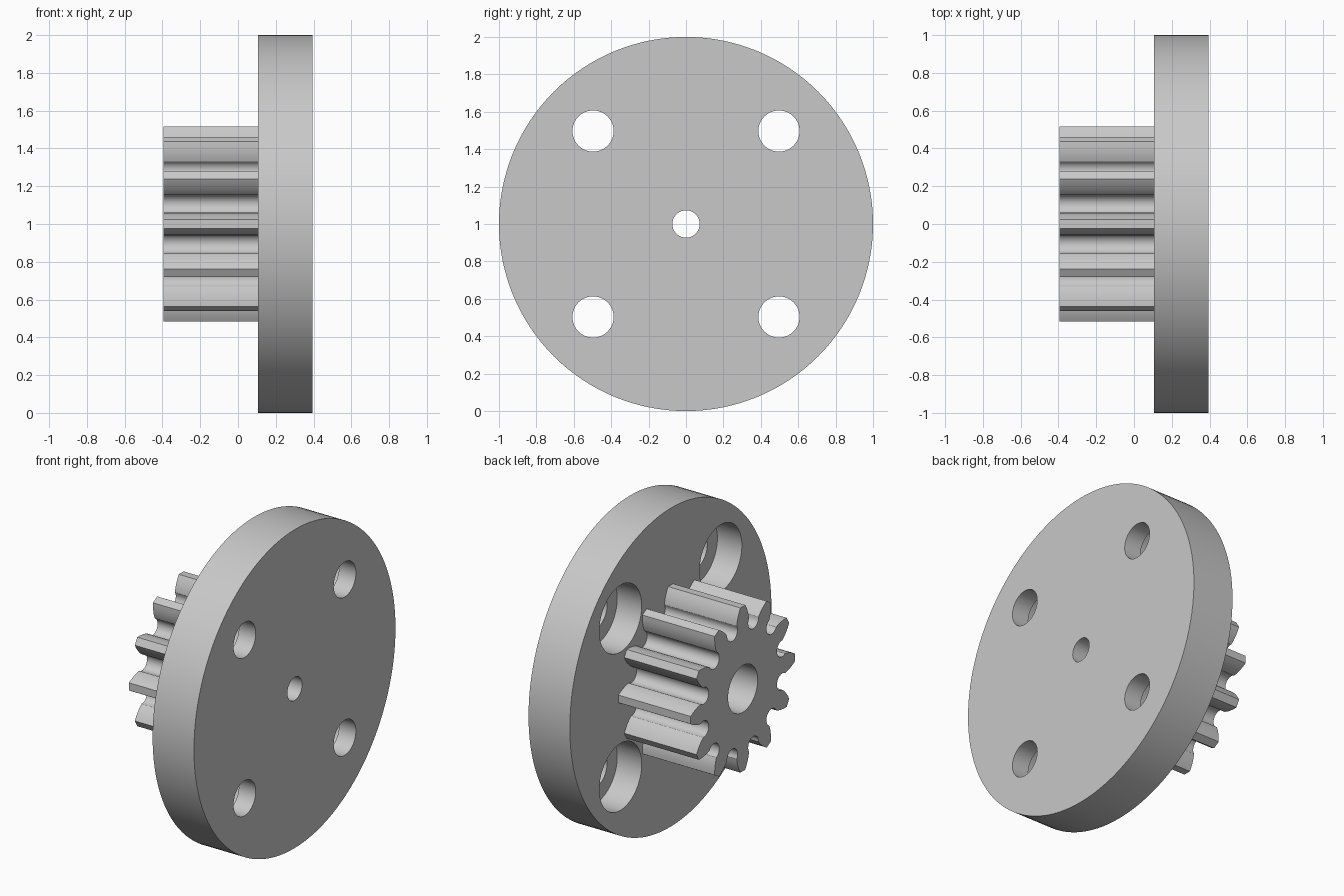
import bpy
import bmesh
from math import sin, cos, pi, radians, atan2

cube = bpy.data.objects.get("Cube")
if cube:
    bpy.data.objects.remove(cube, do_unlink=True)

AXIS_Z = 1.0
BACK, JOIN, FACE = -0.395, 0.107, 0.394   # x of gear end, disc back, disc face
TEETH = 12

grey = bpy.data.materials.new("plain_grey")
grey.use_nodes = True
grey.diffuse_color = (0.58, 0.58, 0.58, 1)
grey.node_tree.nodes["Principled BSDF"].inputs["Base Color"].default_value = grey.diffuse_color


def circle(radius, y=0, z=0, steps=64):
    return [(y + radius * cos(2 * pi * i / steps), z + radius * sin(2 * pi * i / steps))
            for i in range(steps)]


def prism(name, outline, x0, x1):
    """Solid with a y-z outline, running along x."""
    bm = bmesh.new()
    face = bm.faces.new([bm.verts.new((x0, y, AXIS_Z + z)) for y, z in outline])
    extruded = bmesh.ops.extrude_face_region(bm, geom=[face])["geom"]
    for v in extruded:
        if isinstance(v, bmesh.types.BMVert):
            v.co.x = x1
    bmesh.ops.recalc_face_normals(bm, faces=bm.faces)
    mesh = bpy.data.meshes.new(name)
    bm.to_mesh(mesh)
    bm.free()
    mesh.materials.append(grey)
    obj = bpy.data.objects.new(name, mesh)
    bpy.context.collection.objects.link(obj)
    return obj


def select(obj):
    bpy.ops.object.select_all(action="DESELECT")
    obj.select_set(True)
    bpy.context.view_layer.objects.active = obj


def drill(obj, radius, x0, x1, y=0, z=0):
    cutter = prism("drill_cutter", circle(radius, y, z), x0, x1)
    cutter.hide_render = True
    mod = obj.modifiers.new("hole", "BOOLEAN")
    mod.operation, mod.solver, mod.object = "DIFFERENCE", "EXACT", cutter
    select(obj)
    bpy.ops.object.modifier_apply(modifier=mod.name)
    bpy.data.objects.remove(cutter, do_unlink=True)


def gear_outline():
    # One tooth flank from tip to base as (radius along tooth, half width)
    flank = [(0.517, 0.024), (0.495, 0.037), (0.47, 0.048), (0.443, 0.057), (0.417, 0.061)]
    half = pi / TEETH
    pitch = 2 * half
    root_centre, root_radius = 0.404, 0.052
    # Rounded gap, in the frame of the gap's own centre line
    gap = []
    for i in range(13):
        a = radians(-90 + 15 * i)
        u, v = root_centre - root_radius * cos(a), root_radius * sin(a)
        gap.append((u, v))
    points = [(u, -w) for u, w in reversed(flank)] + flank
    polar = [((u * u + v * v) ** 0.5, atan2(v, u)) for u, v in points]
    polar += [((u * u + v * v) ** 0.5, half + atan2(v, u)) for u, v in gap]
    return [(r * cos(a + k * pitch), r * sin(a + k * pitch))
            for k in range(TEETH) for r, a in polar]


# Mounting disc with a centre hole and four counterbored screw holes
disc = prism("mounting_disc", circle(1.0, steps=128), JOIN, FACE)
drill(disc, 0.073, JOIN - 0.1, FACE + 0.1)
for y in (-0.497, 0.497):
    for z in (-0.497, 0.497):
        drill(disc, 0.21, JOIN - 0.1, JOIN + 0.17, y, z)
        drill(disc, 0.11, JOIN, FACE + 0.1, y, z)

# Toothed pinion seated slightly into the disc, with a wider bore
pinion = prism("pinion_gear", gear_outline(), BACK, JOIN + 0.02)
drill(pinion, 0.147, BACK - 0.1, JOIN + 0.1)

for part in (disc, pinion):
    select(part)
    bpy.ops.object.shade_smooth_by_angle(angle=radians(32))
